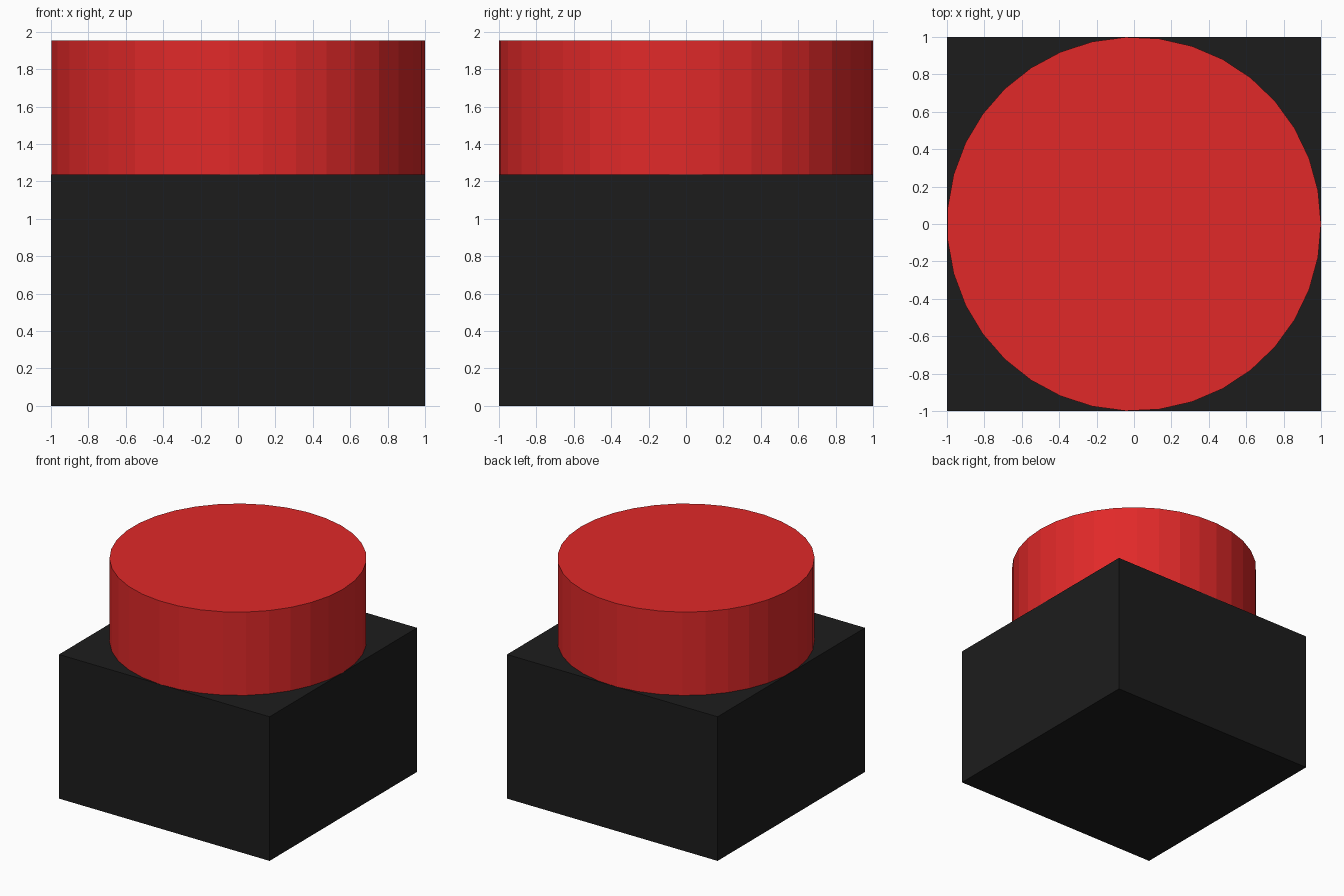
import bpy, bmesh
from math import cos, sin, tau

if "Cube" in bpy.data.objects:
    bpy.data.objects.remove(bpy.data.objects["Cube"])


def prism(name, outline, z0, z1, color):
    """Extrude a flat outline from z0 to z1 with capped ends."""
    bm = bmesh.new()
    base = bm.faces.new([bm.verts.new((x, y, z0)) for x, y in outline])
    top = bmesh.ops.extrude_face_region(bm, geom=[base], use_keep_orig=True)
    verts = [g for g in top["geom"] if isinstance(g, bmesh.types.BMVert)]
    bmesh.ops.translate(bm, verts=verts, vec=(0, 0, z1 - z0))
    bmesh.ops.recalc_face_normals(bm, faces=bm.faces[:])
    mesh = bpy.data.meshes.new(name)
    bm.to_mesh(mesh)
    bm.free()
    mat = bpy.data.materials.new(name + "_color")
    mat.diffuse_color = color
    mat.use_nodes = True
    mat.node_tree.nodes["Principled BSDF"].inputs["Base Color"].default_value = mat.diffuse_color
    mesh.materials.append(mat)
    obj = bpy.data.objects.new(name, mesh)
    bpy.context.collection.objects.link(obj)
    return obj


BASE_TOP, CAP_TOP, SIDES = 1.237, 1.952, 35

# Black square housing
square = [(-1, -1), (1, -1), (1, 1), (-1, 1)]
prism("button_base", square, 0, BASE_TOP, (0.012, 0.012, 0.012, 1))

# Red flat-faced round push cap, first corner on +x
circle = [(cos(tau * i / SIDES), sin(tau * i / SIDES)) for i in range(SIDES)]
prism("button_cap", circle, BASE_TOP, CAP_TOP, (0.75, 0.022, 0.022, 1))
